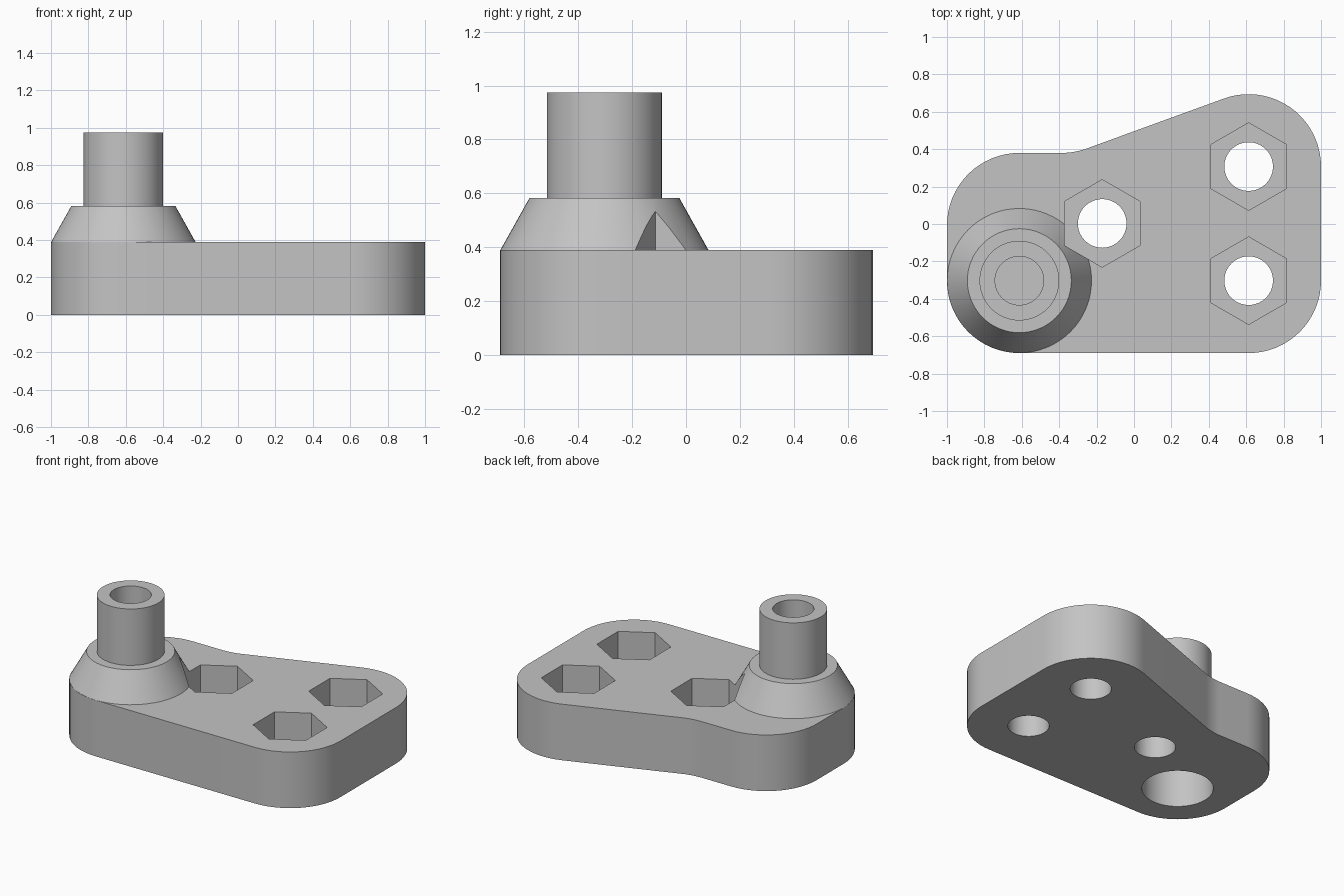
import bpy, bmesh, math
from mathutils import Vector

cube = bpy.data.objects.get("Cube")
if cube:
    bpy.data.objects.remove(cube, do_unlink=True)

grey = bpy.data.materials.new("plain grey")
grey.use_nodes = True
grey.diffuse_color = (0.55, 0.55, 0.55, 1)
grey.node_tree.nodes["Principled BSDF"].inputs["Base Color"].default_value = grey.diffuse_color

R = 0.387            # corner radius of the plate
PLATE_TOP = 0.39
BOSS = (-0.613, -0.303)
POCKETS = [(0.613, 0.307), (0.613, -0.303), (-0.17, 0.003)]


def arc(cx, cy, r, start, end, steps):
    angles = [math.radians(start + (end - start) * i / steps) for i in range(steps + 1)]
    return [(cx + r * math.cos(a), cy + r * math.sin(a)) for a in angles]


def loft(name, rings):
    """Closed solid through a stack of matching rings, given as (outline, z)."""
    bm = bmesh.new()
    loops = [[bm.verts.new((x, y, z)) for x, y in outline] for outline, z in rings]
    n = len(loops[0])
    for low, high in zip(loops, loops[1:]):
        for i in range(n):
            j = (i + 1) % n
            bm.faces.new((low[i], low[j], high[j], high[i]))
    bm.faces.new(loops[0][::-1])
    bm.faces.new(loops[-1])
    bmesh.ops.recalc_face_normals(bm, faces=bm.faces)
    mesh = bpy.data.meshes.new(name)
    bm.to_mesh(mesh)
    bm.free()
    mesh.materials.append(grey)
    obj = bpy.data.objects.new(name, mesh)
    bpy.context.collection.objects.link(obj)
    return obj


def turned(name, centre, profile, sides=64, start=0):
    """Round or many-sided solid from a (radius, z) profile."""
    return loft(name, [(arc(*centre, r, start, start + 360, sides)[:-1], z) for r, z in profile])


def combine(target, tool, operation):
    mod = target.modifiers.new(operation.lower(), 'BOOLEAN')
    mod.operation = operation
    mod.solver = 'EXACT'
    mod.object = tool
    bpy.ops.object.select_all(action='DESELECT')
    bpy.context.view_layer.objects.active = target
    target.select_set(True)
    bpy.ops.object.modifier_apply(modifier=mod.name)
    bpy.data.objects.remove(tool, do_unlink=True)


# Base plate with rounded corners and a sloping back edge
outline = (arc(*BOSS, R, 180, 270, 16)
           + arc(0.613, -0.303, R, 270, 360, 16)
           + arc(0.613, 0.307, R, 0, 110, 20)
           + arc(-0.386, 0.767, R, 290, 270, 6)
           + arc(-0.613, -0.007, R, 90, 180, 16))
bracket = loft("foot_bracket", [(outline, 0), (outline, PLATE_TOP)])

# Conical boss with a tube on top, rooted inside the plate
boss = turned("boss", BOSS, [(0.3, 0.2), (R - 0.001, PLATE_TOP), (0.278, 0.583),
                             (0.213, 0.583), (0.213, 0.975)])
combine(bracket, boss, 'UNION')

# Hexagonal nut pockets over round through holes
for centre in POCKETS:
    combine(bracket, turned("nut_pocket", centre, [(0.234, 0.185), (0.234, 1.2)], 6, 30), 'DIFFERENCE')
    combine(bracket, turned("bolt_hole", centre, [(0.13, -0.1), (0.13, 0.3)]), 'DIFFERENCE')

# Recess under the boss and blind bore in the tube
combine(bracket, turned("recess", BOSS, [(0.225, -0.1), (0.225, 0.4)]), 'DIFFERENCE')
combine(bracket, turned("bore", BOSS, [(0.13, 0.42), (0.13, 1.2)]), 'DIFFERENCE')

bpy.ops.object.shade_smooth_by_angle(angle=math.radians(25))
